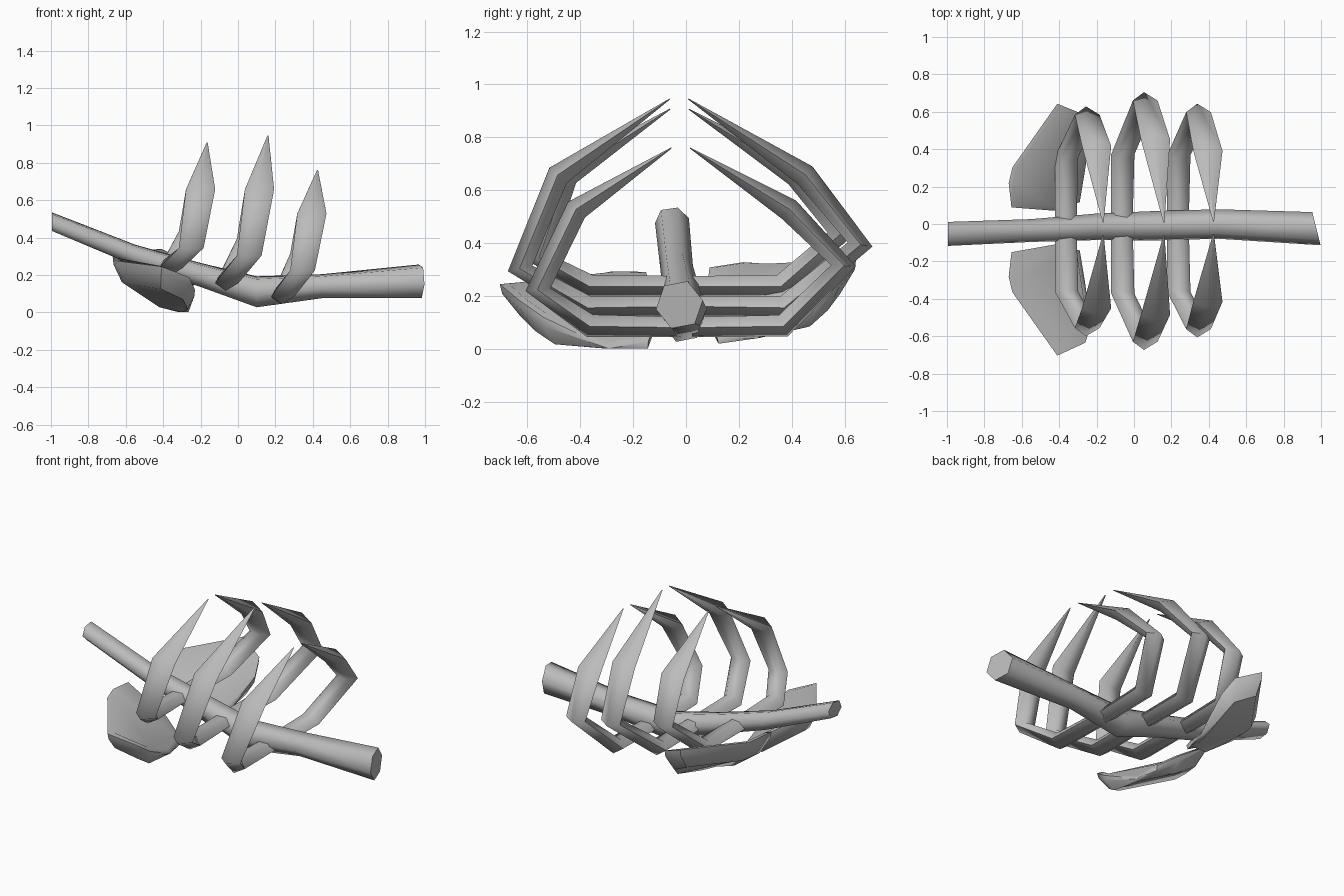
import bpy, bmesh, math
from mathutils import Vector

if "Cube" in bpy.data.objects:
    bpy.data.objects.remove(bpy.data.objects["Cube"], do_unlink=True)

bone = bpy.data.materials.new("bone_grey")
bone.use_nodes = True
colour = (0.5, 0.5, 0.5, 1)
bone.diffuse_color = colour
bone.node_tree.nodes["Principled BSDF"].inputs["Base Color"].default_value = colour


def loft(name, rings, sharp):
    """Skin a list of equal rings and cap both ends."""
    bm = bmesh.new()
    loops = [[bm.verts.new(p) for p in ring] for ring in rings]
    n = len(loops[0])
    for a, b in zip(loops, loops[1:]):
        for i in range(n):
            j = (i + 1) % n
            bm.faces.new((a[i], a[j], b[j], b[i]))
    bm.faces.new(loops[0])
    bm.faces.new(loops[-1])
    bmesh.ops.recalc_face_normals(bm, faces=bm.faces)
    mesh = bpy.data.meshes.new(name)
    bm.to_mesh(mesh)
    bm.free()
    obj = bpy.data.objects.new(name, mesh)
    bpy.context.collection.objects.link(obj)
    mesh.materials.append(bone)
    bpy.ops.object.select_all(action="DESELECT")
    obj.select_set(True)
    bpy.context.view_layer.objects.active = obj
    bpy.ops.object.shade_smooth_by_angle(angle=math.radians(sharp))


# Spine: six-sided tube; x, centre y, centre z, half width, half height
spine = [(-0.995, -0.053, 0.485, 0.065, 0.048),
         (-0.55, -0.035, 0.305, 0.062, 0.055),
         (-0.2, -0.015, 0.2, 0.072, 0.062),
         (0.1, -0.01, 0.11, 0.08, 0.08),
         (0.45, 0.0, 0.14, 0.08, 0.062),
         (0.975, -0.025, 0.167, 0.09, 0.086)]
rings = []
for k, (x, y, z, ry, rz) in enumerate(spine):
    skew = -0.25 if k == len(spine) - 1 else 0
    ring = []
    for i in range(6):
        a = math.radians(60 * i + 10)
        dy = ry * math.cos(a)
        ring.append((x + skew * dy, y + dy, z + rz * 1.1 * math.sin(a)))
    rings.append(ring)
loft("spine", rings, 70)

# Ribs: path points as x, distance from the middle, z
ribs = {
    "front": [(-0.365, 0.02, 0.24), (-0.36, 0.36, 0.24), (-0.25, 0.565, 0.39),
              (-0.2, 0.43, 0.655), (-0.165, 0.035, 0.907)],
    "middle": [(-0.065, 0.02, 0.165), (-0.06, 0.37, 0.16), (0.06, 0.64, 0.35),
               (0.115, 0.465, 0.655), (0.16, 0.035, 0.945)],
    "rear": [(0.235, 0.02, 0.085), (0.24, 0.365, 0.09), (0.345, 0.575, 0.27),
             (0.395, 0.4, 0.525), (0.425, 0.035, 0.76)],
}
sizes = [(0.058, 0.04), (0.062, 0.046), (0.066, 0.05), (0.078, 0.046), (0.003, 0.002)]
# Rib section: ridge outside, narrow flat inside
section = ((-1, 0.1), (-0.1, 1), (1, 0.1), (0.5, -0.9), (-0.6, -0.9))
for label, path in ribs.items():
    for side, hand in ((1, "back"), (-1, "near")):
        # The elbows sit a little higher and further out on the back side
        pts = [Vector((x, 0.005 - 0.033 * z + side * u, z)) for x, u, z in path]
        pts[2] += Vector((0, 0.022, 0.045 * side))
        rings = []
        for k, p in enumerate(pts):
            t = pts[min(k + 1, 4)] - pts[max(k - 1, 0)]
            out = Vector((0, t.z, -t.y)).normalized() * side
            w, d = sizes[k]
            rings.append([p + Vector((dx * w, 0, 0)) + out * dn * d for dx, dn in section])
        loft(f"{label}_rib_{hand}", rings, 80)

# Shoulder blades: curved plates that drop toward the ribs, domed underneath
TILT = math.radians(4)
outline = [(-0.655, 0.12), (-0.42, 0.09), (-0.29, 0.13), (-0.265, 0.28), (-0.23, 0.52),
           (-0.26, 0.61), (-0.41, 0.675), (-0.65, 0.335), (-0.67, 0.25)]
cx = sum(p[0] for p in outline) / len(outline)
cu = sum(p[1] for p in outline) / len(outline)
for side, hand in ((1, "back"), (-1, "near")):
    rings = []
    for scale, lift in ((0.9, 0.035), (1, 0.02), (0.98, -0.015), (0.8, -0.075)):
        ring = []
        for px, pu in outline:
            x, u = cx + (px - cx) * scale, cu + (pu - cu) * scale
            rise = max(0, u - 0.3) * (0.45 + 1.6 * (x + 0.41))
            z = max(0.285 - 0.72 * (x + 0.66) + rise + lift, 0.002 + 0.07 * u)
            y = side * u - 0.01
            ring.append((x, y * math.cos(TILT) - z * math.sin(TILT),
                         y * math.sin(TILT) + z * math.cos(TILT)))
        rings.append(ring)
    loft(f"shoulder_blade_{hand}", rings, 50)
